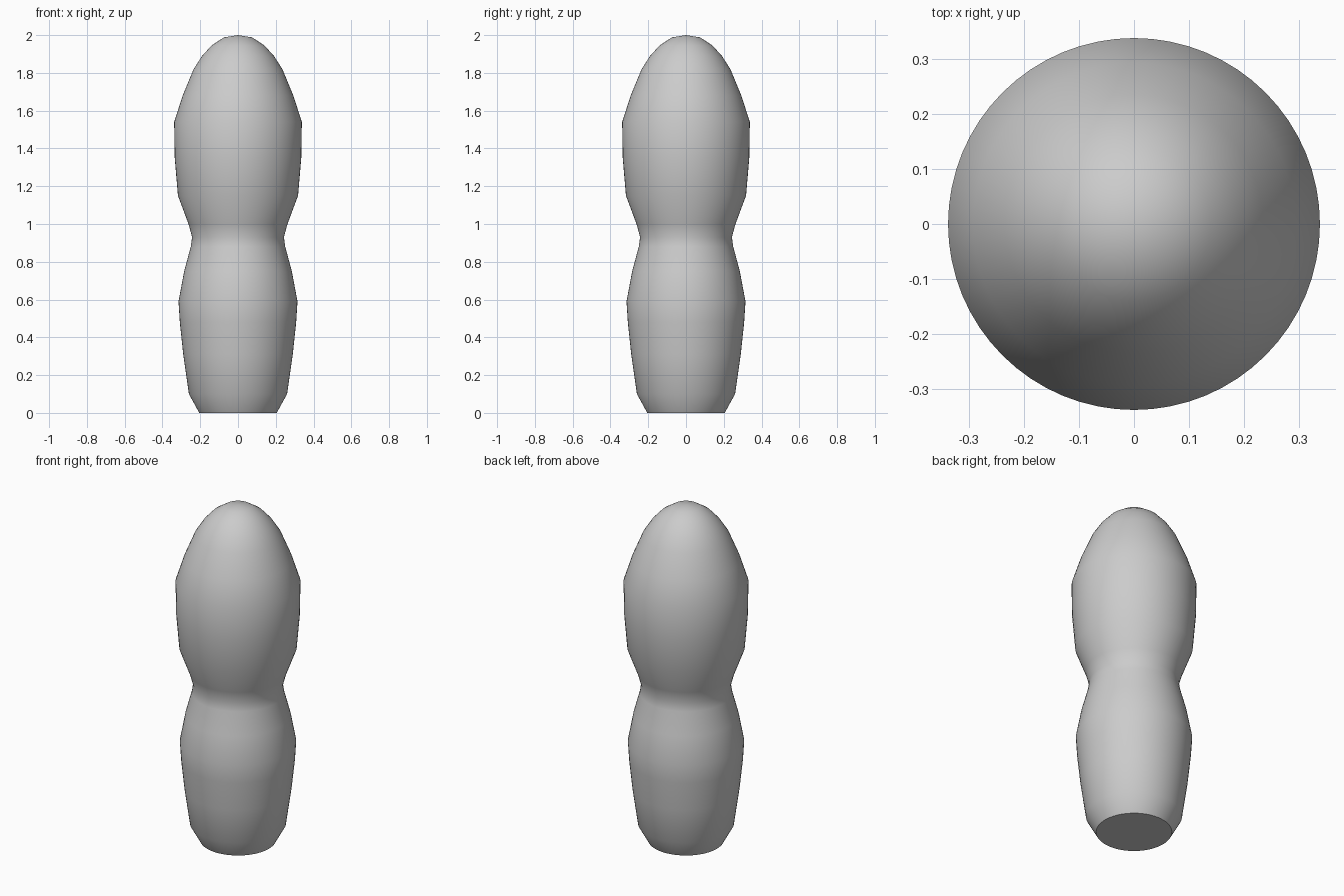
import bpy
import bmesh
import math

cube = bpy.data.objects.get("Cube")
if cube:
    bpy.data.objects.remove(cube, do_unlink=True)

# Plain grey material
grey = bpy.data.materials.new("plain grey")
grey.use_nodes = True
colour = (0.6, 0.6, 0.6, 1)
grey.diffuse_color = colour
grey.node_tree.nodes["Principled BSDF"].inputs["Base Color"].default_value = colour

# Half outline as (radius, height), from base centre to crown
PROFILE = [
    (0, 0), (0.205, 0), (0.26, 0.10), (0.29, 0.31), (0.308, 0.48),
    (0.315, 0.59), (0.285, 0.75), (0.25, 0.88), (0.243, 0.93),
    (0.262, 1.0), (0.318, 1.15), (0.335, 1.35), (0.338, 1.54),
    (0.293, 1.68), (0.235, 1.82), (0.19, 1.89), (0.14, 1.945),
    (0.075, 1.988), (0, 2.0),
]
SIDES = 64

# Turn the outline around the upright axis
bm = bmesh.new()
verts = [bm.verts.new((r, 0, z)) for r, z in PROFILE]
edges = [bm.edges.new(pair) for pair in zip(verts, verts[1:])]
bmesh.ops.spin(bm, geom=verts + edges, cent=(0, 0, 0), axis=(0, 0, 1),
               angle=math.tau, steps=SIDES, use_merge=True)
bmesh.ops.remove_doubles(bm, verts=bm.verts, dist=0.0005)
bmesh.ops.recalc_face_normals(bm, faces=bm.faces)
mesh = bpy.data.meshes.new("turned_body")
bm.to_mesh(mesh)
bm.free()
mesh.materials.append(grey)
body = bpy.data.objects.new("turned_body", mesh)
bpy.context.collection.objects.link(body)

# Smooth sides with a crisp base rim
bpy.ops.object.select_all(action="DESELECT")
body.select_set(True)
bpy.context.view_layer.objects.active = body
bpy.ops.object.shade_smooth_by_angle(angle=math.radians(40))
